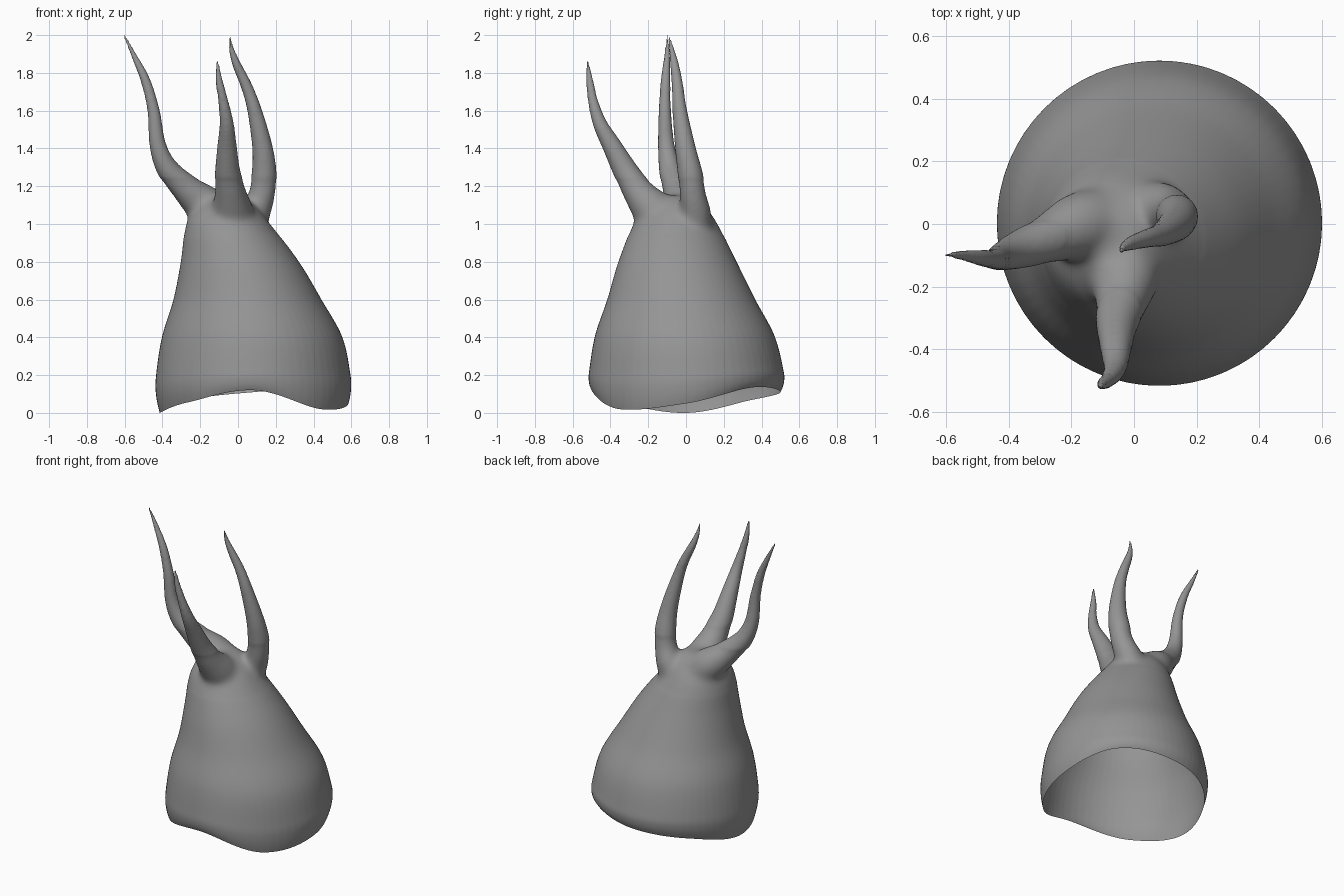
import bpy, bmesh, math
from mathutils import Vector

if "Cube" in bpy.data.objects:
    bpy.data.objects.remove(bpy.data.objects["Cube"])


def spline(a, b, c, d, t):
    return 0.5 * (2 * b + (c - a) * t + (2 * a - 5 * b + 4 * c - d) * t * t
                  + (3 * b - a - 3 * c + d) * t ** 3)


def smooth_path(pts, steps):
    """Smooth path of (x, y, z, radius) points."""
    p = [Vector(q) for q in pts]
    p = [2 * p[0] - p[1]] + p + [2 * p[-1] - p[-2]]
    out = [spline(*p[i - 1:i + 3], s / steps) for i in range(1, len(p) - 2) for s in range(steps)]
    return out + [p[-2]]


def tube(bm, pts, sides, upright=False):
    """Closed tube along a path; upright keeps every ring horizontal."""
    path = smooth_path(pts, 8)
    rings = []
    for i, q in enumerate(path):
        d = path[min(i + 1, len(path) - 1)] - path[max(i - 1, 0)]
        d = Vector((0, 0, 1)) if upright else d.to_3d().normalized()
        u = Vector((0, 1, 0)).cross(d).normalized()
        v = d.cross(u)
        ring = []
        for k in range(sides):
            a = 2 * math.pi * k / sides
            ring.append(bm.verts.new(q.to_3d() + q[3] * (u * math.cos(a) + v * math.sin(a))))
        rings.append(ring)
    for r0, r1 in zip(rings, rings[1:]):
        for k in range(sides):
            j = (k + 1) % sides
            bm.faces.new((r0[k], r0[j], r1[j], r1[k]))
    bm.faces.new(rings[0][::-1])
    bm.faces.new(rings[-1])


def rim_height(x, y):
    """Wavy lower edge, sampled every 45 degrees."""
    z = [0.05, 0.135, 0.11, 0.07, 0.0, 0.055, 0.12, 0.02]
    a = math.degrees(math.atan2(y, x - 0.085)) % 360 / 45
    i = int(a)
    return spline(*[z[(i + k) % 8] for k in (-1, 0, 1, 2)], a - i)


def soften(bm, verts, times):
    for _ in range(times):
        bmesh.ops.smooth_vert(bm, verts=verts, factor=0.5,
                              use_axis_x=True, use_axis_y=True, use_axis_z=True)


bm = bmesh.new()
# bell-shaped body
tube(bm, [(.085, 0, -.1, .47), (.085, 0, 0, .50), (.082, .002, .1, .517), (.08, .002, .2, .514),
          (.075, -.006, .4, .478), (.05, -.025, .6, .392), (.01, -.045, .8, .313),
          (-.052, -.055, 1.0, .223), (-.06, -.05, 1.09, .155), (-.06, -.05, 1.15, .08)], 64, True)
# left horn
tube(bm, [(-.06, .01, 1.0, .11), (-.17, -.005, 1.095, .11), (-.28, -.05, 1.19, .079),
          (-.375, -.085, 1.295, .059), (-.425, -.105, 1.42, .044), (-.447, -.112, 1.6, .033),
          (-.49, -.108, 1.76, .025), (-.55, -.1, 1.89, .015), (-.603, -.098, 2.0, .005)], 20)
# front horn
tube(bm, [(-.03, -.05, .97, .1), (-.03, -.16, 1.06, .115), (-.04, -.25, 1.165, .086),
          (-.055, -.32, 1.28, .067), (-.058, -.39, 1.41, .052), (-.06, -.455, 1.53, .038),
          (-.078, -.492, 1.65, .027), (-.1, -.51, 1.76, .018), (-.11, -.522, 1.868, .005)], 20)
# right horn
tube(bm, [(.03, .03, .93, .1), (.085, .05, 1.05, .087), (.125, .036, 1.15, .073),
          (.138, .023, 1.26, .067), (.13, -.003, 1.4, .055), (.088, -.033, 1.6, .039),
          (.045, -.045, 1.73, .03), (-.005, -.06, 1.84, .023), (-.033, -.075, 1.92, .014),
          (-.045, -.09, 1.995, .005)], 20)
me = bpy.data.meshes.new("horned_bell")
bm.to_mesh(me)
bm.free()
ob = bpy.data.objects.new("horned_bell", me)
bpy.context.collection.objects.link(ob)
bpy.context.view_layer.objects.active = ob
ob.select_set(True)

# fuse the parts into one skin
mod = ob.modifiers.new("fuse", 'REMESH')
mod.mode = 'VOXEL'
mod.voxel_size = 0.01
bpy.ops.object.modifier_apply(modifier="fuse")

# soften the horn roots, then the whole skin except the tips
bm = bmesh.new()
bm.from_mesh(me)
soften(bm, [v for v in bm.verts if .93 < v.co.z < 1.24], 35)
soften(bm, [v for v in bm.verts if v.co.z < 1.7], 3)
# open the bottom and wave the rim
bmesh.ops.bisect_plane(bm, geom=bm.verts[:] + bm.edges[:] + bm.faces[:], plane_co=(0, 0, 0),
                       plane_no=(0, 0, 1), clear_inner=True)
for v in bm.verts:
    if v.co.z < .4:
        v.co.z += rim_height(v.co.x, v.co.y) * (1 - v.co.z / .4) ** 2
bm.to_mesh(me)
bm.free()
bpy.ops.object.shade_smooth()

# dark grey skin
mat = bpy.data.materials.new("dark_grey")
mat.diffuse_color = (.3, .3, .3, 1)
mat.use_nodes = True
mat.node_tree.nodes["Principled BSDF"].inputs["Base Color"].default_value = mat.diffuse_color
me.materials.clear()
me.materials.append(mat)
